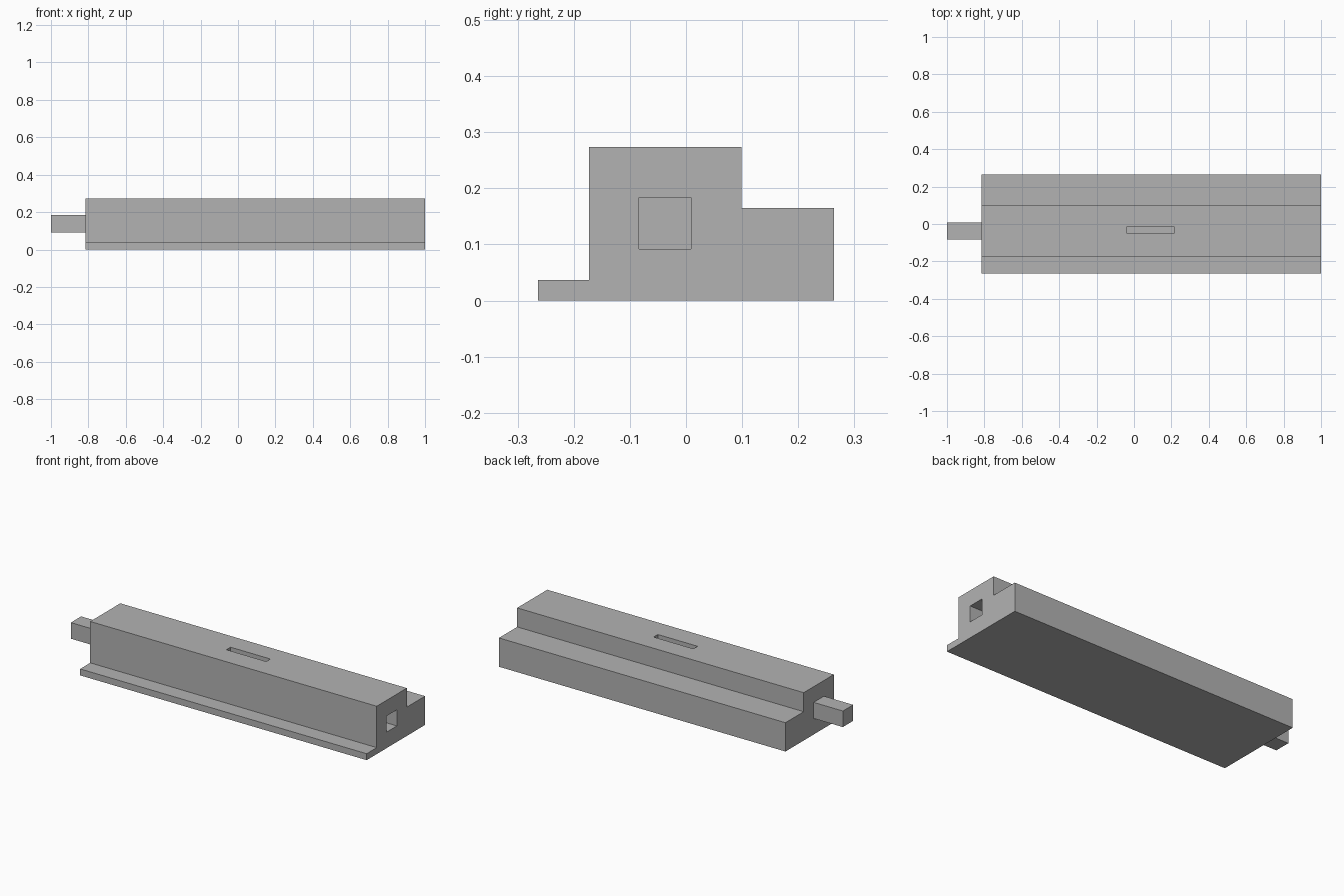
import bpy
import bmesh

cube = bpy.data.objects.get("Cube")
if cube:
    bpy.data.objects.remove(cube, do_unlink=True)

grey = bpy.data.materials.new("plain grey")
grey.use_nodes = True
grey.diffuse_color = (0.45, 0.45, 0.45, 1)
grey.node_tree.nodes["Principled BSDF"].inputs["Base Color"].default_value = grey.diffuse_color


def extrude_x(name, profile, x0, x1):
    """Solid made by sweeping a (y, z) outline from x0 to x1."""
    bm = bmesh.new()
    face = bm.faces.new([bm.verts.new((x0, y, z)) for y, z in profile])
    swept = bmesh.ops.extrude_face_region(bm, geom=[face])["geom"]
    verts = [v for v in swept if isinstance(v, bmesh.types.BMVert)]
    bmesh.ops.translate(bm, verts=verts, vec=(x1 - x0, 0, 0))
    bmesh.ops.recalc_face_normals(bm, faces=bm.faces)
    mesh = bpy.data.meshes.new(name)
    bm.to_mesh(mesh)
    bm.free()
    mesh.materials.append(grey)
    obj = bpy.data.objects.new(name, mesh)
    bpy.context.collection.objects.link(obj)
    return obj


def rect(y0, y1, z0, z1):
    return [(y0, z0), (y1, z0), (y1, z1), (y0, z1)]


def cut(target, cutter):
    """Subtract the cutter and discard it."""
    mod = target.modifiers.new(cutter.name, "BOOLEAN")
    mod.operation = "DIFFERENCE"
    mod.solver = "EXACT"
    mod.object = cutter
    cutter.hide_render = True
    bpy.context.view_layer.objects.active = target
    bpy.ops.object.modifier_apply(modifier=mod.name)
    bpy.data.objects.remove(cutter, do_unlink=True)


front, back, top = -0.264, 0.264, 0.274
body_end = -0.815
peg_y, peg_z = (-0.084, 0.009), (0.092, 0.184)

# Stepped bar with a thin front lip and a lower rear shelf
outline = [(front, 0), (back, 0), (back, 0.165), (0.099, 0.165),
           (0.099, top), (-0.173, top), (-0.173, 0.037), (front, 0.037)]
body = extrude_x("stepped_body", outline, body_end, 1)

# Square socket in one end, matching the peg on the other
cut(body, extrude_x("socket_cutter", rect(*peg_y, *peg_z), body_end + 1.63, 1.1))

# Narrow slot in the top
cut(body, extrude_x("slot_cutter", rect(-0.052, -0.014, 0.184, 0.3), -0.037, 0.215))

# Connecting peg
extrude_x("end_peg", rect(*peg_y, *peg_z), -1, body_end + 0.002)
